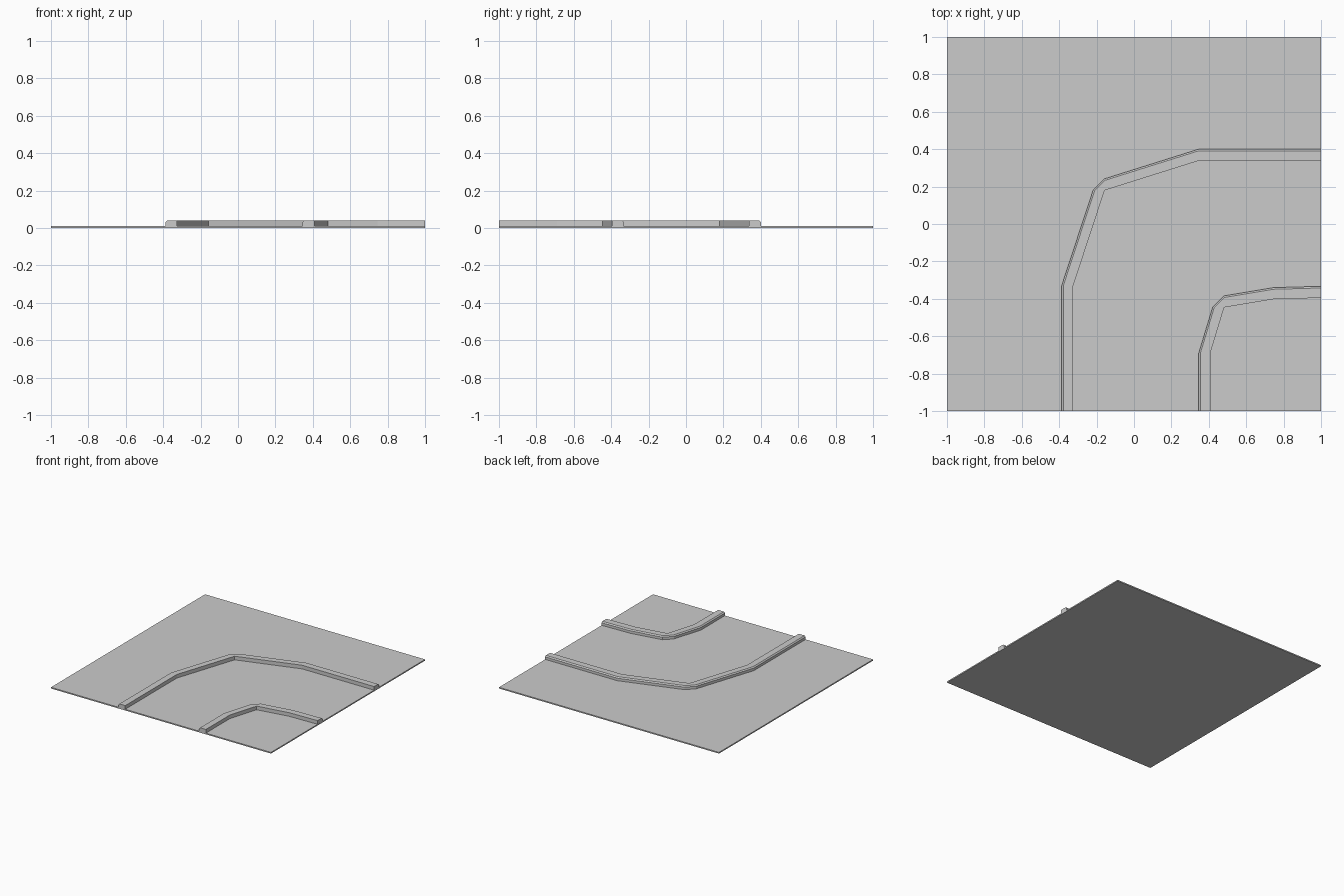
import bpy, bmesh
from mathutils import Vector

if "Cube" in bpy.data.objects:
    bpy.data.objects.remove(bpy.data.objects["Cube"])

SLAB, TOP, WIDTH, CHAMFER = 0.01, 0.04, 0.062, 0.009

# Kerb section: (outward offset, height), chamfered on the outer top edge
SECTION = [(0, SLAB), (0, TOP), (WIDTH - CHAMFER, TOP),
           (WIDTH, TOP - CHAMFER), (WIDTH, SLAB)]


def finish(name, bm):
    bmesh.ops.remove_doubles(bm, verts=bm.verts, dist=1e-5)
    bmesh.ops.dissolve_degenerate(bm, edges=bm.edges, dist=1e-5)
    bmesh.ops.recalc_face_normals(bm, faces=bm.faces)
    mesh = bpy.data.meshes.new(name)
    bm.to_mesh(mesh)
    bm.free()
    obj = bpy.data.objects.new(name, mesh)
    bpy.context.collection.objects.link(obj)


def kerb(name, arm_a, corner, arm_b):
    """Sweep the section along the inner edge; it fans out at the corner."""
    left, back = Vector((-1, 0, 0)), Vector((0, 1, 0))
    stations = [(p, left) for p in arm_a + [corner]]
    stations += [(p, back) for p in [corner] + arm_b]
    bm = bmesh.new()
    rings = [[bm.verts.new(Vector((x, y, z)) + out * d) for d, z in SECTION]
             for (x, y), out in stations]
    n = len(SECTION)
    for r, s in zip(rings, rings[1:]):
        for i in range(n):
            j = (i + 1) % n
            bm.faces.new((r[i], r[j], s[j], s[i]))
    bm.faces.new(rings[0])
    bm.faces.new(rings[-1])
    finish(name, bm)


# Flat road tile
bm = bmesh.new()
bmesh.ops.create_cube(bm, size=1)
bmesh.ops.scale(bm, vec=(2, 2, SLAB), verts=bm.verts)
bmesh.ops.translate(bm, vec=(0, 0, SLAB / 2), verts=bm.verts)
finish("road_tile", bm)

# Long kerb round the outside of the bend, short kerb round the inside
kerb("outer_kerb", [(-0.325, -1), (-0.325, -0.33)], (-0.157, 0.18),
     [(0.345, 0.338), (1, 0.338)])
kerb("inner_kerb", [(0.408, -1), (0.408, -0.69)], (0.482, -0.446),
     [(0.745, -0.402), (1, -0.395)])
